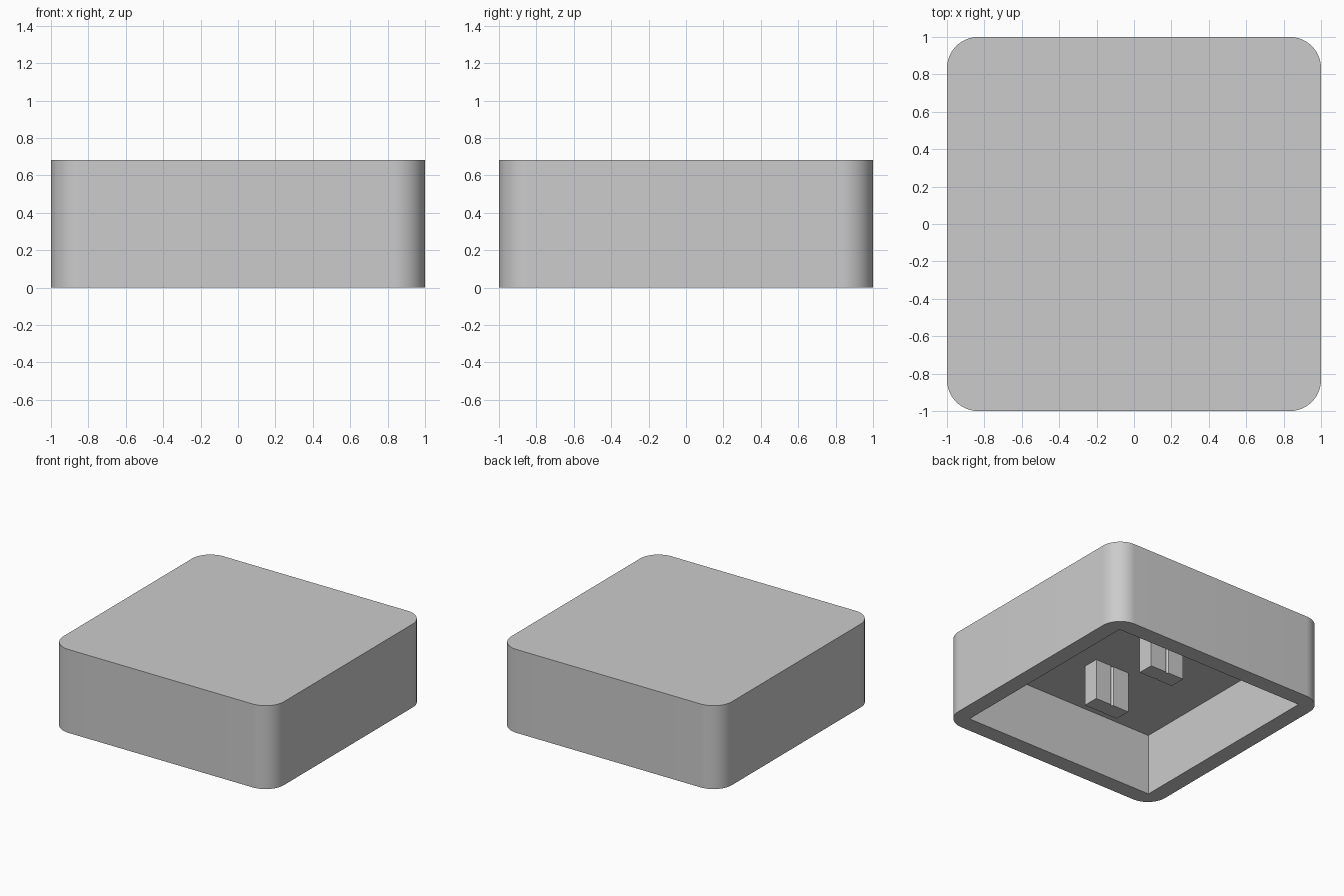
import bpy, bmesh
from math import cos, sin, pi

default = bpy.data.objects.get("Cube")
if default:
    bpy.data.objects.remove(default, do_unlink=True)

HEIGHT, CEILING = 0.683, 0.5      # outer top, underside of the top plate
INNER, RADIUS = 0.866, 0.167      # cavity half width, corner radius
STEM_Z, STEM_Y = 0.167, 0.317     # stem foot height, stem offset
STEM_HX, STEM_HY = 0.155, 0.066   # stem half sizes
SEGMENTS = 16

grey = bpy.data.materials.new("plain grey")
grey.use_nodes = True
color = (0.6, 0.6, 0.6, 1)
grey.diffuse_color = color
grey.node_tree.nodes["Principled BSDF"].inputs["Base Color"].default_value = color


def make_object(name, bm):
    bmesh.ops.recalc_face_normals(bm, faces=bm.faces)
    mesh = bpy.data.meshes.new(name)
    bm.to_mesh(mesh)
    bm.free()
    mesh.materials.append(grey)
    obj = bpy.data.objects.new(name, mesh)
    bpy.context.collection.objects.link(obj)
    return obj


def ring(bm, points, z):
    return [bm.verts.new((x, y, z)) for x, y in points]


def bridge(bm, a, b):
    n = len(a)
    return [bm.faces.new((a[i], a[(i + 1) % n], b[(i + 1) % n], b[i])) for i in range(n)]


# Cap shell: rounded outside, square cavity open underneath
outline, corner_of = [], []
for c, (sx, sy) in enumerate([(1, 1), (-1, 1), (-1, -1), (1, -1)]):
    for i in range(SEGMENTS + 1):
        a = (c + i / SEGMENTS) * pi / 2
        outline.append((sx * (1 - RADIUS) + RADIUS * cos(a), sy * (1 - RADIUS) + RADIUS * sin(a)))
        corner_of.append(c)
square = [(INNER, INNER), (-INNER, INNER), (-INNER, -INNER), (INNER, -INNER)]

bm = bmesh.new()
foot, top = ring(bm, outline, 0), ring(bm, outline, HEIGHT)
rim, ceiling = ring(bm, square, 0), ring(bm, square, CEILING)
bridge(bm, foot, top)
bridge(bm, rim, ceiling)
bm.faces.new(top)
bm.faces.new(ceiling)
for i, vert in enumerate(foot):
    j = (i + 1) % len(foot)
    a, b = rim[corner_of[i]], rim[corner_of[j]]
    bm.faces.new((vert, foot[j], a) if a == b else (vert, foot[j], b, a))
shell = make_object("cap_shell", bm)
bpy.context.view_layer.objects.active = shell
shell.select_set(True)
bpy.ops.object.shade_smooth_by_angle(angle=pi / 6)
shell.select_set(False)

# Two mounting stems with a fine groove down each broad side
half = [(STEM_HX, STEM_HY), (0.012, STEM_HY), (0, STEM_HY - 0.012), (-0.012, STEM_HY), (-STEM_HX, STEM_HY)]
profile = half + [(-x, -y) for x, y in half]
for name, side in (("back_stem", 1), ("front_stem", -1)):
    bm = bmesh.new()
    points = [(x, y + side * STEM_Y) for x, y in profile]
    low, high = ring(bm, points, STEM_Z), ring(bm, points, CEILING + 0.01)
    bridge(bm, low, high)
    bm.faces.new(low)
    bm.faces.new(high)
    make_object(name, bm)
